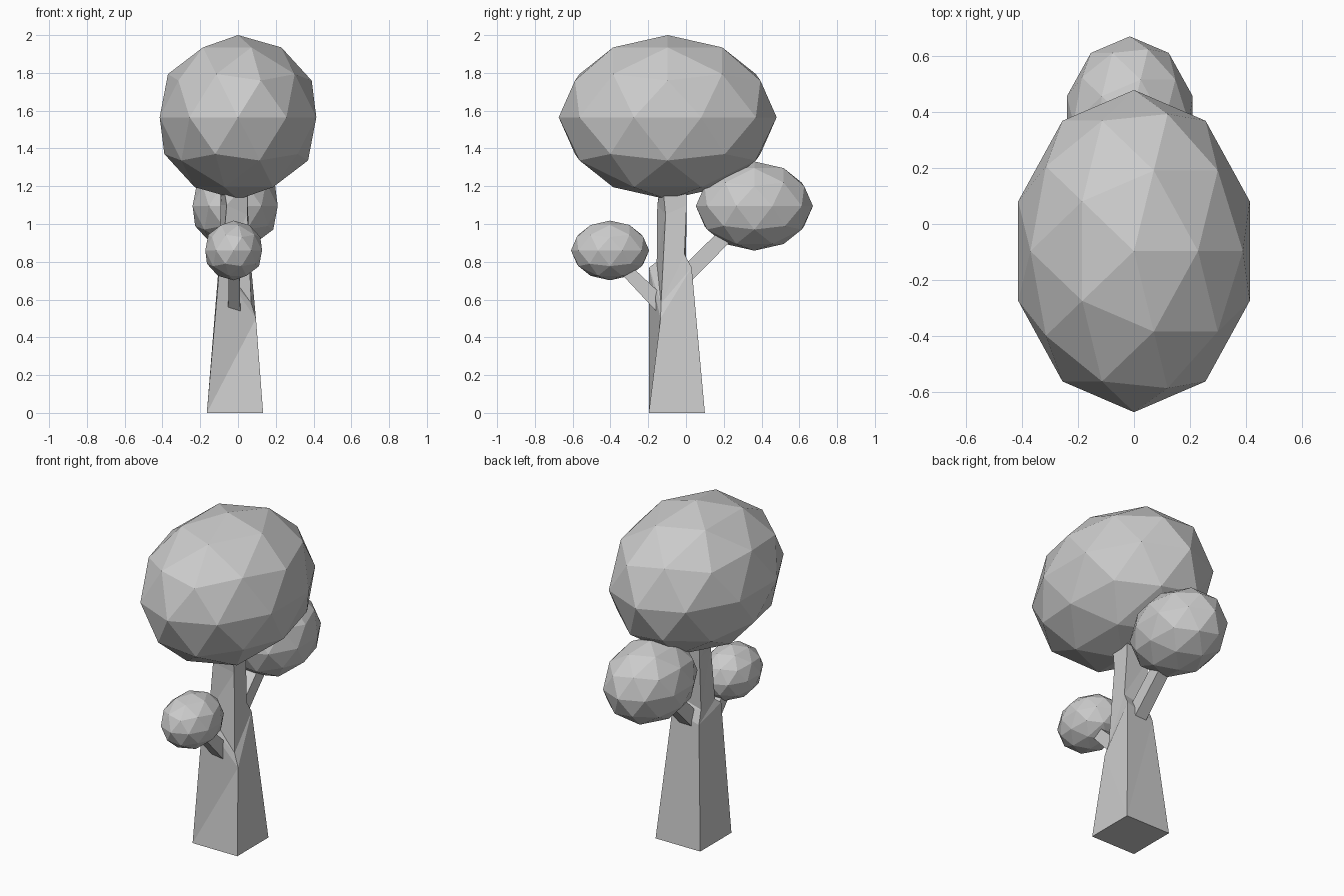
import bpy, bmesh
from mathutils import Vector

if "Cube" in bpy.data.objects:
    bpy.data.objects.remove(bpy.data.objects["Cube"])


def loft(name, rings):
    """Skin a closed, flat-faced tube through rings with equal point counts."""
    bm = bmesh.new()
    loops = [[bm.verts.new(p) for p in ring] for ring in rings]
    n = len(loops[0])
    for a, b in zip(loops, loops[1:]):
        for i in range(n):
            j = (i + 1) % n
            bm.faces.new((a[i], a[j], b[j], b[i]))
    bm.faces.new(loops[0][::-1])
    bm.faces.new(loops[-1])
    bmesh.ops.triangulate(bm, faces=[f for f in bm.faces if len(f.verts) == 4])
    bmesh.ops.recalc_face_normals(bm, faces=bm.faces)
    mesh = bpy.data.meshes.new(name)
    bm.to_mesh(mesh)
    bm.free()
    obj = bpy.data.objects.new(name, mesh)
    bpy.context.collection.objects.link(obj)
    return obj


def foliage(name, centre, radii):
    bpy.ops.mesh.primitive_ico_sphere_add(subdivisions=2, radius=1, location=centre)
    obj = bpy.context.object
    obj.name = name
    obj.scale = radii


def branch(name, start, end, w0, w1, t0, t1):
    """Tapered square limb lying in the y-z plane."""
    start, end = Vector(start), Vector(end)
    side = Vector((1, 0, 0))
    up = side.cross((end - start).normalized())
    rings = []
    for p, w, t in ((start, w0, t0), (end, w1, t1)):
        rings.append([p + side * (sx * w / 2) + up * (sy * t / 2)
                      for sx, sy in ((-1, -1), (1, -1), (1, 1), (-1, 1))])
    loft(name, rings)


# Trunk: square foot, uneven shoulders, slim upper stem
loft("trunk", [
    [(-.165, -.197, 0), (.133, -.197, 0), (.133, .1, 0), (-.165, .1, 0)],
    [(-.098, -.195, .77), (.095, -.135, .5), (.07, .03, .77), (-.107, .03, .72)],
    [(-.085, -.155, .80), (.07, -.132, .58), (.062, -.008, .84), (-.1, .0, .80)],
    [(-.06, -.152, 1.10), (.05, -.108, 1.05), (.052, .003, 1.10), (-.092, .003, 1.10)],
    [(-.08, -.135, 1.22), (.05, -.125, 1.22), (.052, .005, 1.22), (-.092, .005, 1.22)],
])

# Limbs
branch("front_branch", (-.02, -.12, .56), (-.02, -.37, .81), .065, .055, .085, .06)
branch("back_branch", (-.02, -.03, .70), (-.02, .30, 1.03), .08, .07, .085, .08)

# Faceted leaf masses
foliage("crown", (0, -.097, 1.565), (.436, .577, .435))
foliage("front_leaf_ball", (-.023, -.402, .86), (.158, .207, .158))
foliage("back_leaf_ball", (-.015, .362, 1.095), (.237, .31, .236))
